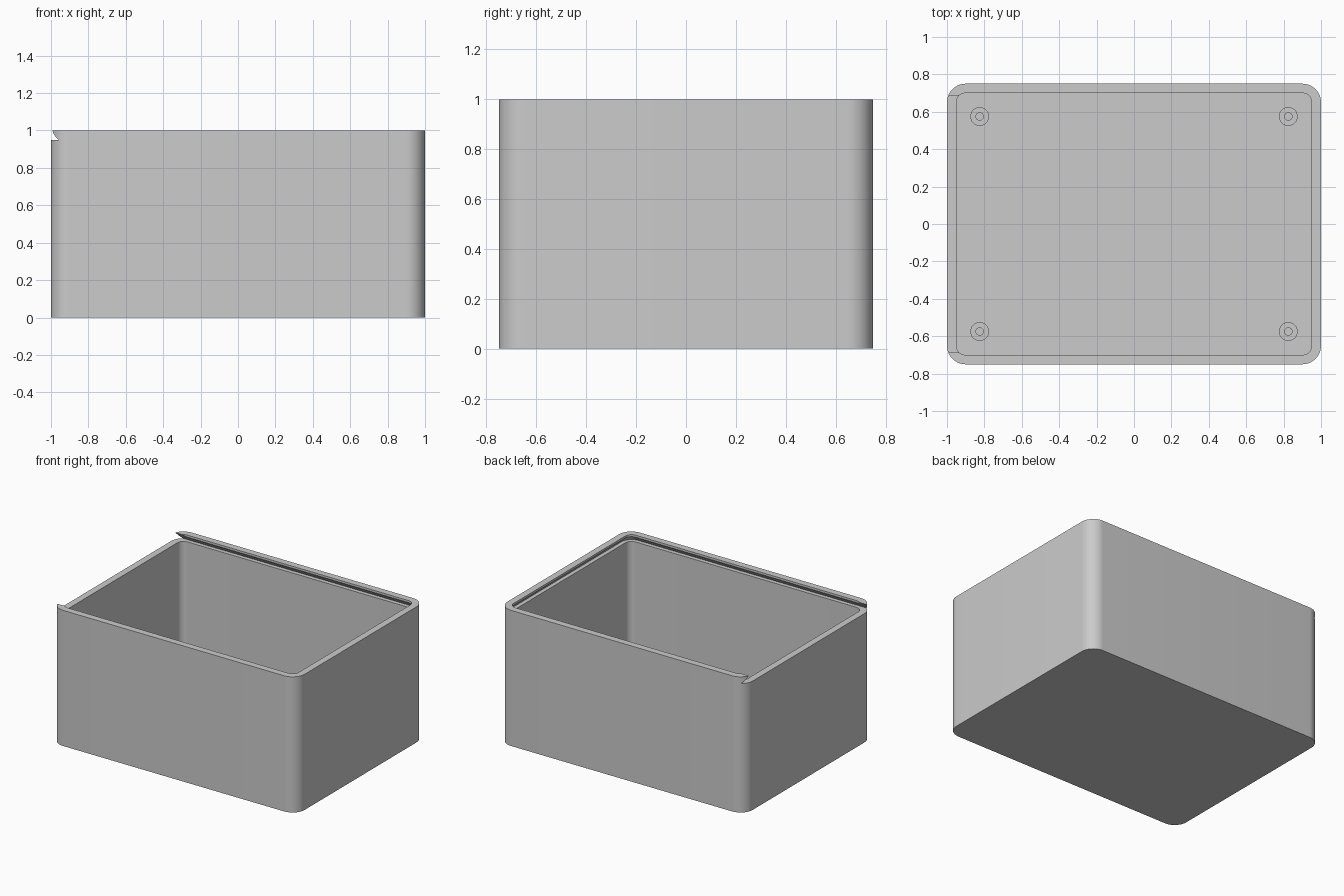
import bpy, bmesh, math

if "Cube" in bpy.data.objects:
    bpy.data.objects.remove(bpy.data.objects["Cube"])

grey = bpy.data.materials.new("light_grey")
grey.diffuse_color = (0.6, 0.6, 0.6, 1)
grey.use_nodes = True
grey.node_tree.nodes["Principled BSDF"].inputs["Base Color"].default_value = grey.diffuse_color
SEG = 14


def outline(x0, x1, hy, r, z):
    # rounded rectangle, counter-clockwise
    pts = []
    corners = [(x1 - r, hy - r, 0), (x0 + r, hy - r, 90),
               (x0 + r, -hy + r, 180), (x1 - r, -hy + r, 270)]
    for cx, cy, start in corners:
        for i in range(SEG + 1):
            a = math.radians(start + 90 * i / SEG)
            pts.append((cx + r * math.cos(a), cy + r * math.sin(a), z))
    return pts


def circle(cx, cy, r, z, n=32):
    return [(cx + r * math.cos(2 * math.pi * i / n),
             cy + r * math.sin(2 * math.pi * i / n), z) for i in range(n)]


def loft(name, rings, closed=False):
    # skin a stack of rings; caps at both ends, or joined last to first
    bm = bmesh.new()
    vs = [[bm.verts.new(p) for p in ring] for ring in rings]
    n = len(rings[0])
    pairs = list(zip(vs, vs[1:]))
    if closed:
        pairs.append((vs[-1], vs[0]))
    else:
        bm.faces.new(vs[0][::-1])
        bm.faces.new(vs[-1])
    for a, b in pairs:
        for i in range(n):
            j = (i + 1) % n
            bm.faces.new((a[i], a[j], b[j], b[i]))
    bmesh.ops.recalc_face_normals(bm, faces=bm.faces)
    me = bpy.data.meshes.new(name)
    bm.to_mesh(me)
    bm.free()
    me.materials.append(grey)
    ob = bpy.data.objects.new(name, me)
    bpy.context.collection.objects.link(ob)
    return ob


def activate(ob):
    bpy.ops.object.select_all(action='DESELECT')
    ob.select_set(True)
    bpy.context.view_layer.objects.active = ob


def cut(ob, cutter):
    cutter.hide_render = True
    m = ob.modifiers.new("cut", 'BOOLEAN')
    m.operation = 'DIFFERENCE'
    m.solver = 'EXACT'
    m.object = cutter
    activate(ob)
    bpy.ops.object.modifier_apply(modifier=m.name)
    bpy.data.objects.remove(cutter, do_unlink=True)


def smooth(ob):
    activate(ob)
    bpy.ops.object.shade_smooth_by_angle(angle=math.radians(30))


# box shell
box = loft("box_body", [outline(-1, 1, 0.75, 0.1, z) for z in (0, 1)])

# inner cavity, open through the top
cut(box, loft("cavity_cutter",
              [outline(-0.95, 0.95, 0.70, 0.05, z) for z in (0.05, 1.1)]))

# dovetail slot for the sliding lid, open at the -x end
def slot_ring(z):
    w = 0.08 - 0.86 * (z - 0.95)
    return outline(-1.3, 0.9 + w, 0.65 + w, w, z)

cut(box, loft("lid_slot_cutter", [slot_ring(0.95), slot_ring(1.02)]))
smooth(box)

# four hollow screw posts on the floor
for sx in (-1, 1):
    for sy in (-1, 1):
        cx, cy = 0.825 * sx, 0.575 * sy
        post = loft("screw_post", [circle(cx, cy, 0.05, 0.045),
                                   circle(cx, cy, 0.05, 0.15),
                                   circle(cx, cy, 0.02, 0.15),
                                   circle(cx, cy, 0.02, 0.045)], closed=True)
        smooth(post)
